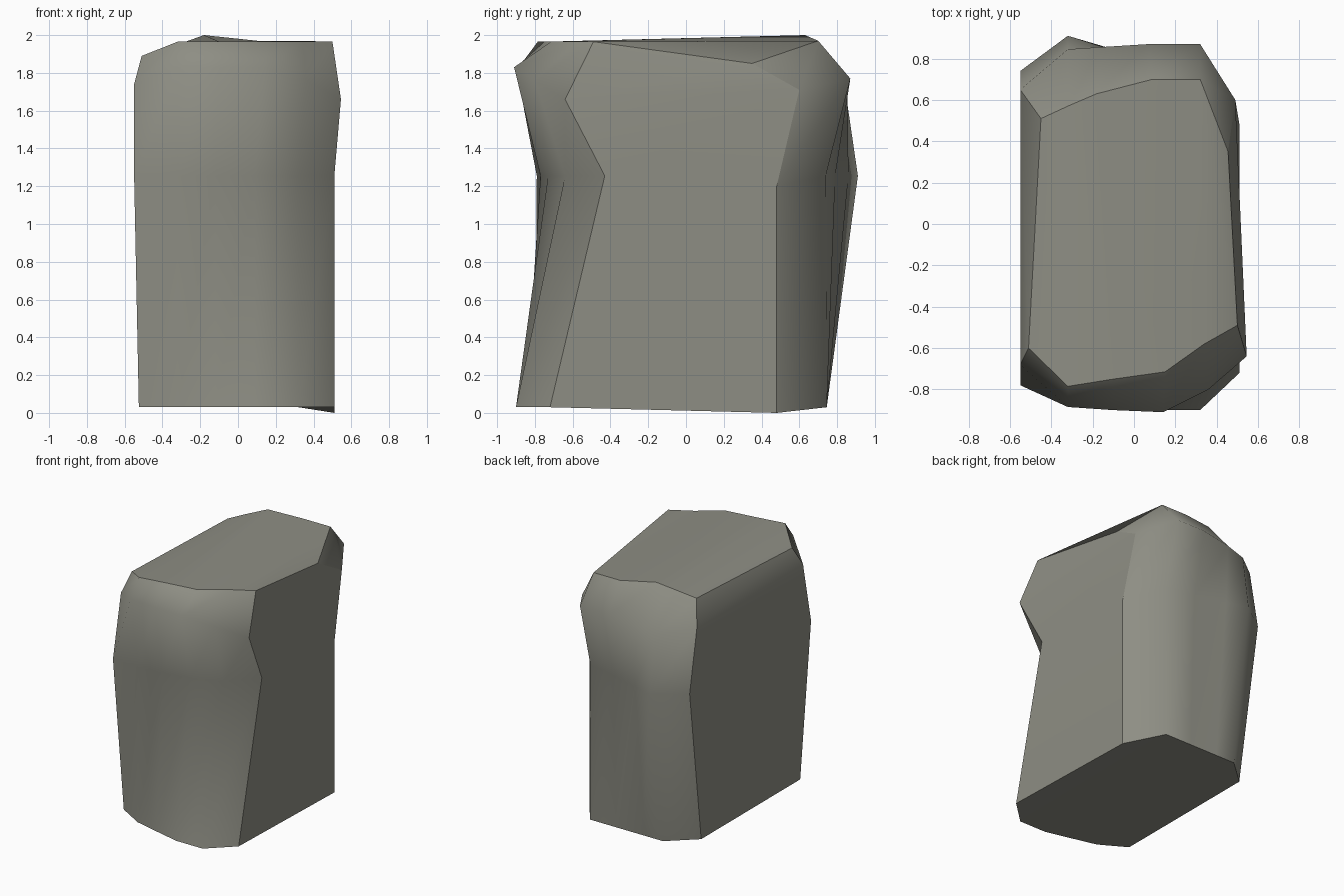
import bpy, bmesh

if "Cube" in bpy.data.objects:
    bpy.data.objects.remove(bpy.data.objects["Cube"])

# Four rings, counted from the right-front corner, along the front, left side and back
base = [(.51, -.72), (.32, -.9), (.09, -.9), (-.12, -.85), (-.32, -.8), (-.525, -.68),
        (-.525, .56), (-.32, .745), (-.15, .745), (.09, .745), (.32, .745), (.51, .48)]
waist = [(.51, -.43), (.32, -.64), (.09, -.73), (-.12, -.77), (-.32, -.79), (-.55, -.78),
         (-.55, .74), (-.32, .91), (-.15, .86), (.09, .79), (.32, .74), (.51, .48)]
shoulder = [(.545, -.64, 1.66), (.36, -.8, 1.76), (.14, -.91, 1.83), (-.1, -.9, 1.83),
            (-.32, -.885, 1.83), (-.55, -.68, 1.74), (-.55, .65, 1.74), (-.32, .845, 1.7),
            (-.17, .855, 1.74), (.07, .87, 1.77), (.32, .87, 1.77), (.49, .6, 1.71)]
crown = [(.5, -.49, 1.965), (.34, -.58, 1.965), (.15, -.715, 1.965), (-.1, -.75, 1.965),
         (-.32, -.785, 1.965), (-.51, -.6, 1.89), (-.45, .51, 1.9), (-.32, .57, 1.95),
         (-.18, .63, 2.0), (.09, .7, 1.97), (.32, .7, 1.97), (.455, .35, 1.85)]
N = len(base)
rings = [[(x, y, 0 if i == N - 1 else .03) for i, (x, y) in enumerate(base)],
         [(x, y, 1.2 if i == N - 1 else 1.255) for i, (x, y) in enumerate(waist)],
         shoulder, crown]

bm = bmesh.new()
vs = [[bm.verts.new(p) for p in r] for r in rings]

# Side walls: the two flat sides are shaded flat, front and back are rounded
FLAT = (5, N - 1)
for lo, hi in zip(vs, vs[1:]):
    for i in range(N):
        j = (i + 1) % N
        f = bm.faces.new((lo[j], lo[i], hi[i], hi[j]))
        f.smooth = True

# Caps, built as strips from front to back
for ring, top in ((vs[0], False), (vs[-1], True)):
    for i in range(N // 2 - 1):
        q = (ring[i], ring[i + 1], ring[N - 2 - i], ring[N - 1 - i])
        f = bm.faces.new(q)
        f.smooth = True
bmesh.ops.recalc_face_normals(bm, faces=bm.faces)

# Hard edges along the flat sides and around both caps
corner = {v for r in vs for v in (r[0], r[5], r[6], r[N - 1])}
for e in bm.edges:
    a, b = e.verts
    vertical = any((a in r) != (b in r) for r in vs)
    rim = any(a in r and b in r and abs(r.index(a) - r.index(b)) in (1, N - 1)
              for r in (vs[0], vs[-1]))
    if rim or (vertical and a in corner and b in corner):
        e.smooth = False

me = bpy.data.meshes.new("stone_block")
bm.to_mesh(me)
bm.free()
mat = bpy.data.materials.new("grey stone")
mat.diffuse_color = (.27, .27, .23, 1)
mat.use_nodes = True
mat.node_tree.nodes["Principled BSDF"].inputs["Base Color"].default_value = mat.diffuse_color
me.materials.append(mat)
ob = bpy.data.objects.new("stone_block", me)
bpy.context.collection.objects.link(ob)
